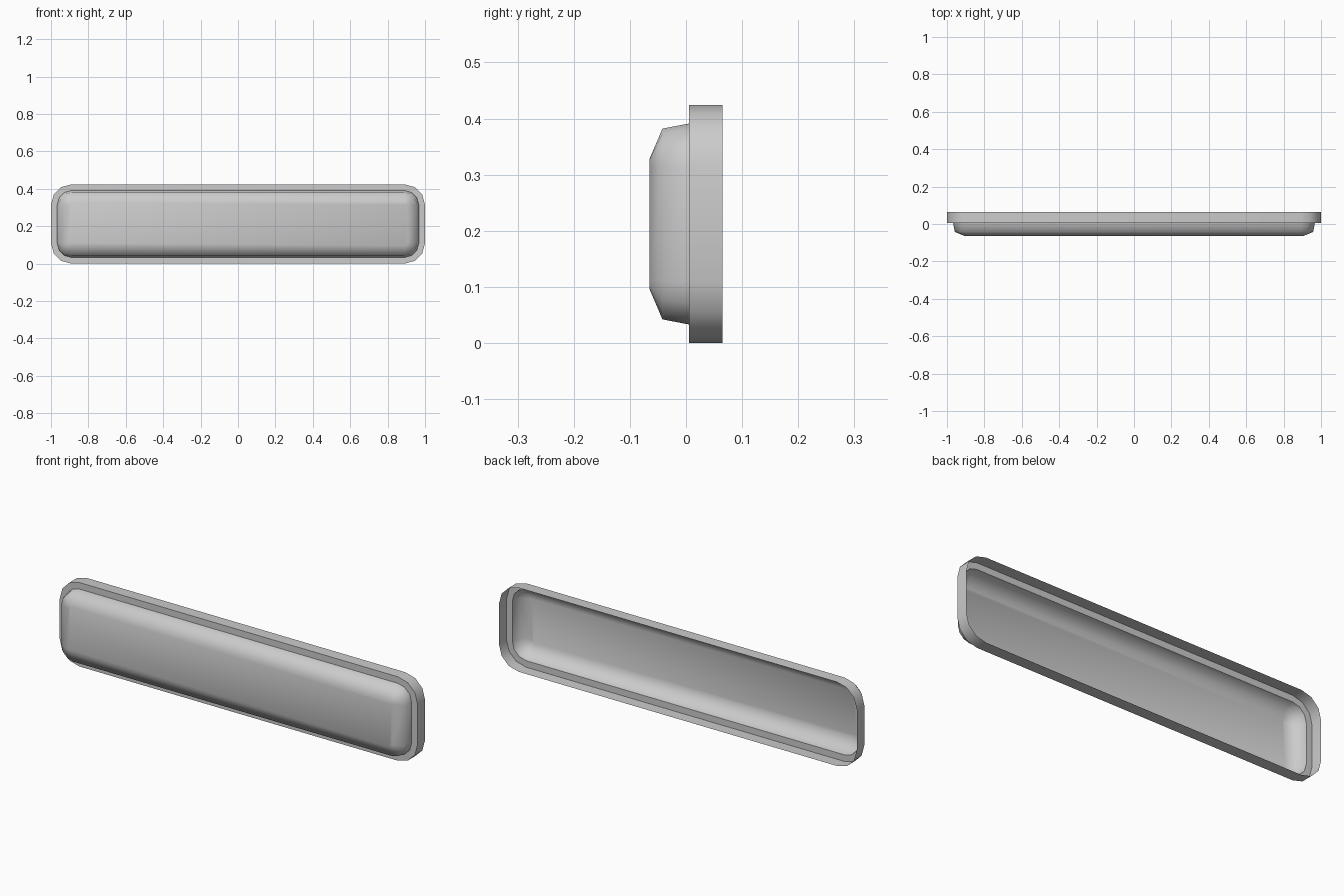
import bpy, bmesh, math

cube = bpy.data.objects.get("Cube")
if cube:
    bpy.data.objects.remove(cube)

HALF_W, HEIGHT, RADIUS, STEPS = 1.0, 0.424, 0.11, 3

grey = bpy.data.materials.new("plain grey")
grey.use_nodes = True
colour = (0.6, 0.6, 0.6, 1)
grey.diffuse_color = colour
grey.node_tree.nodes["Principled BSDF"].inputs["Base Color"].default_value = colour


def ring(bm, inset, y):
    """Rounded rectangle, shrunk by inset, standing at depth y."""
    r = RADIUS - inset
    cx, cz = HALF_W - RADIUS, HEIGHT / 2 - RADIUS
    verts = []
    for q, (sx, sz) in enumerate([(1, 1), (-1, 1), (-1, -1), (1, -1)]):
        for i in range(STEPS + 1):
            a = math.pi / 2 * (q + i / STEPS)
            verts.append(bm.verts.new((sx * cx + r * math.cos(a), y,
                                       HEIGHT / 2 + sz * cz + r * math.sin(a))))
    return verts


def shell(name, profile, capped):
    """Open sheet lofted through (inset, depth) rings, back to front."""
    bm = bmesh.new()
    rings = [ring(bm, *p) for p in profile]
    n = len(rings[0])
    for a, b in zip(rings, rings[1:]):
        for i in range(n):
            j = (i + 1) % n
            bm.faces.new((a[j], a[i], b[i], b[j]))
    if capped:
        bm.faces.new(rings[-1][::-1])
    bm.normal_update()
    mesh = bpy.data.meshes.new(name)
    bm.to_mesh(mesh)
    bm.free()
    obj = bpy.data.objects.new(name, mesh)
    bpy.context.collection.objects.link(obj)
    mesh.materials.append(grey)
    bpy.ops.object.select_all(action='DESELECT')
    obj.select_set(True)
    bpy.context.view_layer.objects.active = obj
    bpy.ops.object.shade_smooth_by_angle(angle=math.radians(62))


# Thin outer wall with a flat ledge turning inward at its front
shell("rim", [(0, 0.065), (0, 0.005), (0.033, 0.005)], False)
# Hollow raised panel, open at the back
shell("panel", [(0.033, 0.005), (0.042, -0.042), (0.096, -0.065)], True)
